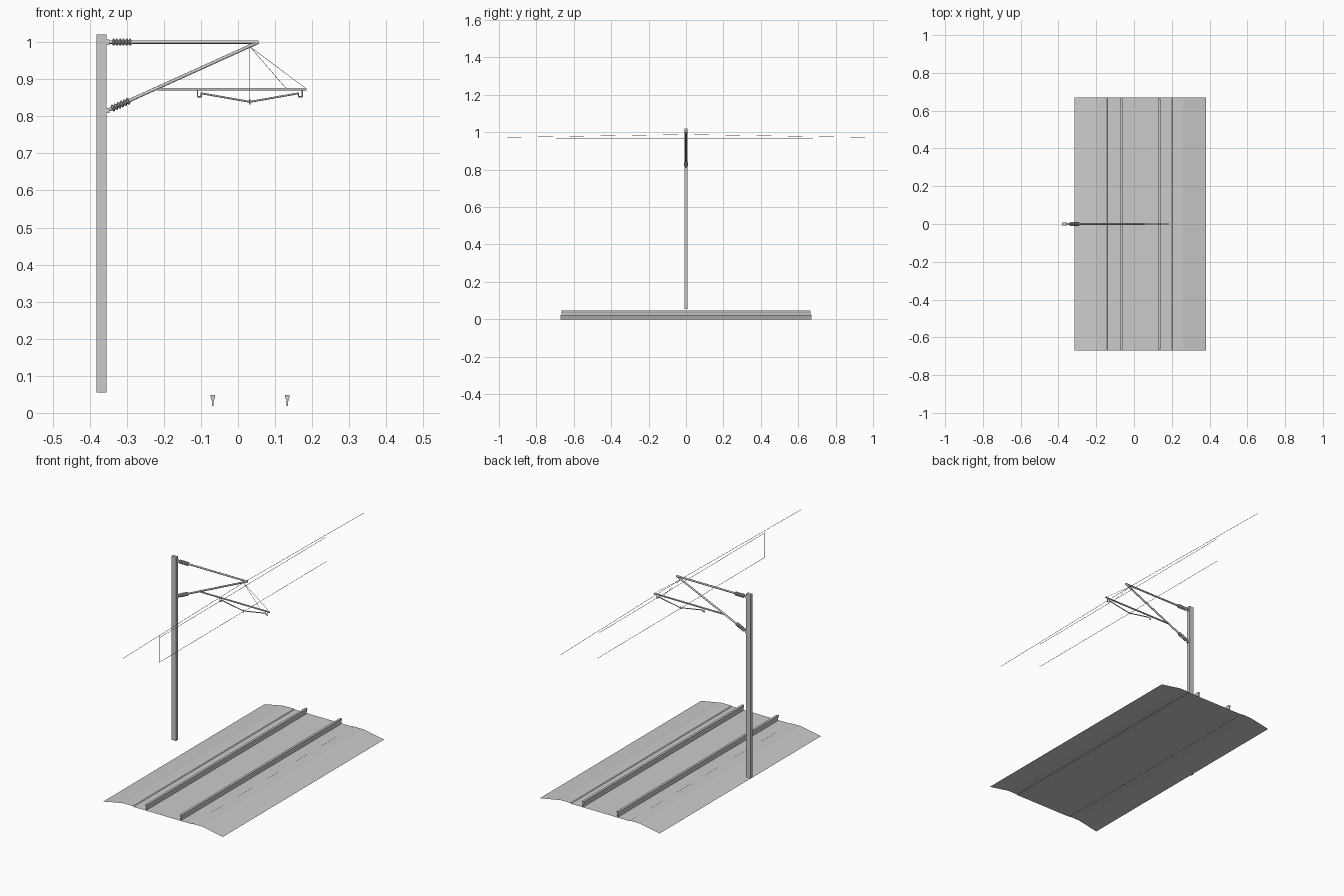
import bpy, bmesh, math
from mathutils import Vector

if "Cube" in bpy.data.objects:
    bpy.data.objects.remove(bpy.data.objects["Cube"])

grey = bpy.data.materials.new("plain_grey")
grey.diffuse_color = (0.6, 0.6, 0.6, 1)
grey.use_nodes = True
grey.node_tree.nodes["Principled BSDF"].inputs["Base Color"].default_value = grey.diffuse_color


def finish(bm, name, smooth=False):
    me = bpy.data.meshes.new(name)
    bm.to_mesh(me)
    bm.free()
    me.materials.append(grey)
    ob = bpy.data.objects.new(name, me)
    bpy.context.collection.objects.link(ob)
    if smooth:
        bpy.ops.object.select_all(action='DESELECT')
        ob.select_set(True)
        bpy.context.view_layer.objects.active = ob
        bpy.ops.object.shade_smooth_by_angle(angle=math.radians(50))
    return ob


def lathe(name, a, b, profile, sides=10):
    """Turned part along a->b; profile holds (distance, radius) pairs."""
    a, b = Vector(a), Vector(b)
    d = (b - a).normalized()
    u = d.orthogonal().normalized()
    v = d.cross(u)
    bm = bmesh.new()
    rings = []
    for t, r in profile:
        rings.append([bm.verts.new(a + d * t + r * (u * math.cos(k * math.tau / sides)
                      + v * math.sin(k * math.tau / sides))) for k in range(sides)])
    for p, q in zip(rings, rings[1:]):
        for k in range(sides):
            n = (k + 1) % sides
            bm.faces.new((p[k], p[n], q[n], q[k]))
    bm.faces.new(rings[0][::-1])
    bm.faces.new(rings[-1])
    return finish(bm, name, True)


def rod(name, a, b, r, sides=10):
    return lathe(name, a, b, [(0, r), ((Vector(b) - Vector(a)).length, r)], sides)


def box(name, lo, hi):
    bm = bmesh.new()
    bmesh.ops.create_cube(bm, size=1)
    for v in bm.verts:
        v.co = [(l + h) / 2 + c * (h - l) for l, h, c in zip(lo, hi, v.co)]
    return finish(bm, name)


def extrude_y(name, pts, half, closed):
    """Sweep an x-z section along the track."""
    bm = bmesh.new()
    f = [bm.verts.new((x, -half, z)) for x, z in pts]
    k = [bm.verts.new((x, half, z)) for x, z in pts]
    n = len(pts)
    for i in range(n if closed else n - 1):
        j = (i + 1) % n
        bm.faces.new((f[i], f[j], k[j], k[i]))
    if closed:
        bm.faces.new(f[::-1])
        bm.faces.new(k)
        bmesh.ops.recalc_face_normals(bm, faces=bm.faces)
    return finish(bm, name)


# Track bed: an open sheet with a shallow recessed middle
extrude_y("track_bed", [(-0.315, 0), (-0.255, 0.012), (-0.2, 0.022), (-0.143, 0.022),
                        (-0.139, 0.019), (0.2, 0.019), (0.204, 0.022), (0.26, 0.022),
                        (0.315, 0.012), (0.381, 0)], 0.67, False)

# Rails: wide head on a tapering web
half_rail = [(0.006, 0.048), (0.006, 0.043), (0.0025, 0.032), (0.002, 0.019)]
for side, cx in (("left", -0.068), ("right", 0.133)):
    pts = [(cx + x, z) for x, z in half_rail] + [(cx - x, z) for x, z in half_rail[::-1]]
    extrude_y(side + "_rail", pts, 0.665, True)

# Mast
box("mast", (-0.382, -0.009, 0.055), (-0.355, 0.009, 1.02))

# Cantilever: level top tube and sloping strut, each with a ribbed insulator
tip = (0.055, 0, 1.0)
for name, root in (("top_tube", (-0.356, 0, 1.0)), ("sloping_strut", (-0.356, 0, 0.814))):
    rod(name, root, tip, 0.0045)
    prof = [(0.016, 0.006)]
    for i in range(6):
        t = 0.017 + i * 0.0088
        prof += [(t, 0.006), (t + 0.002, 0.0098), (t + 0.005, 0.0098), (t + 0.007, 0.006)]
    prof.append((0.071, 0.006))
    lathe(name + "_insulator", root, tip, prof, 12)
box("upper_mast_bracket", (-0.356, -0.005, 0.993), (-0.346, 0.005, 1.007))
box("lower_mast_bracket", (-0.356, -0.005, 0.809), (-0.346, 0.005, 0.823))

# Registration tube with a hanging bracket and a steady arm on each side
rod("registration_tube", (-0.218, 0, 0.873), (0.185, 0, 0.873), 0.004)
contact = (0.032, 0, 0.839)
for side, cx, s in (("left", -0.104, 1), ("right", 0.168, -1)):
    o, i = cx - s * 0.005, cx + s * 0.005
    rod(side + "_bracket_outer_leg", (o, 0, 0.873), (o, 0, 0.852), 0.0018, 6)
    rod(side + "_bracket_foot", (o, 0, 0.853), (i, 0, 0.853), 0.0018, 6)
    rod(side + "_bracket_inner_leg", (i, 0, 0.852), (i, 0, 0.864), 0.0018, 6)
    rod(side + "_steady_arm", (i, 0, 0.862), contact, 0.0025, 8)
rod("contact_clip", (0.032, 0, 0.832), (0.032, 0, 0.845), 0.002, 6)

# Stay wires holding the registration tube
for n, x in (("inner", 0.13), ("outer", 0.183)):
    rod(n + "_stay_wire", (0.032, 0, 0.988), (x, 0, 0.875), 0.0008, 4)

# Overhead wires along the track
W = 0.0009
for n, s in (("front", -1), ("back", 1)):
    rod(n + "_carrier_wire", (0.032, 0, 0.988), (0.032, s, 0.972), W, 4)
rod("auxiliary_wire", (0.032, -0.695, 0.965), (0.032, 0.68, 0.965), W, 4)
rod("contact_wire", (0.032, -0.7, 0.836), (0.032, 0.69, 0.836), W, 4)
rod("dropper_wire", (0.032, -0.695, 0.836), (0.032, -0.695, 0.972), W, 4)
